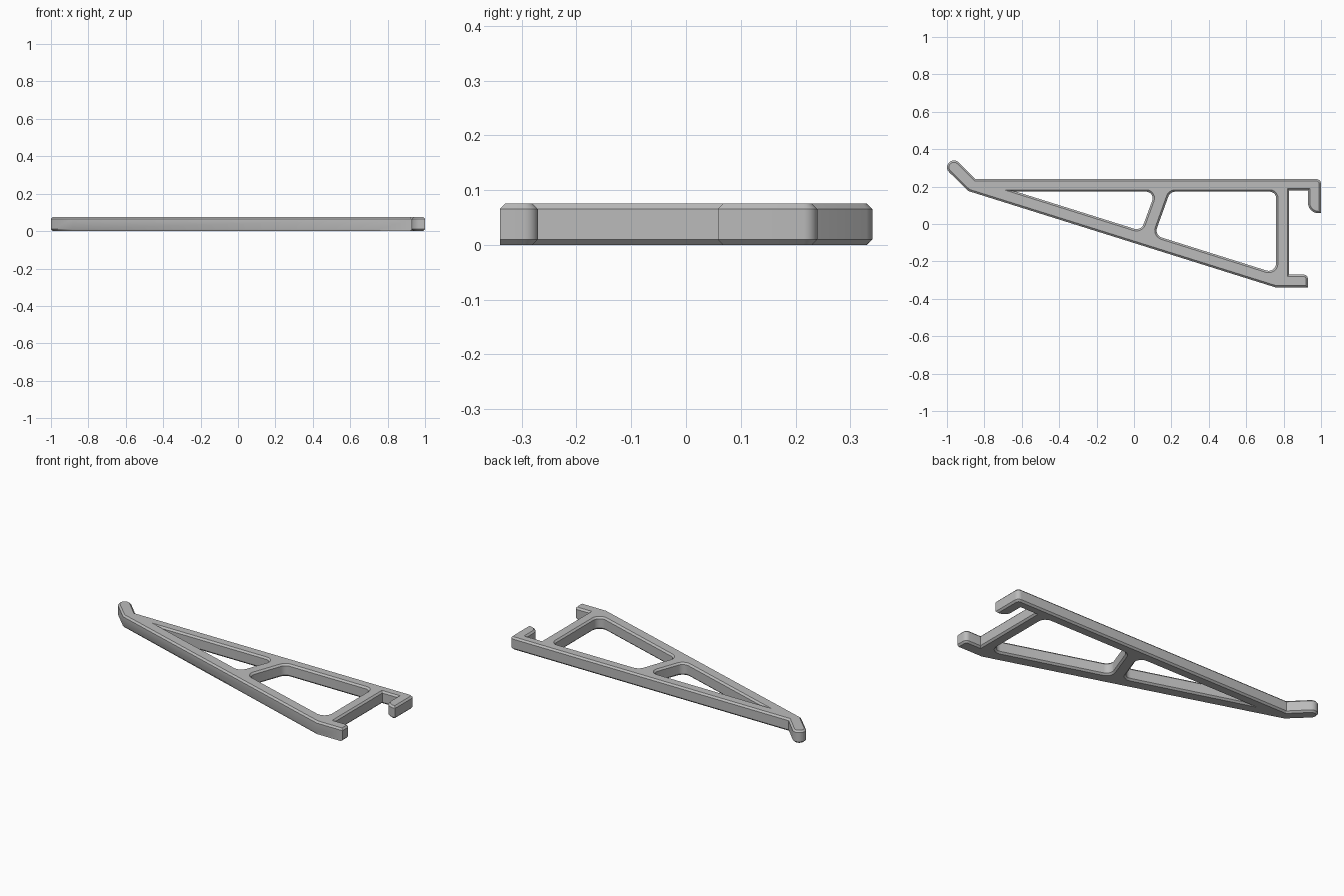
import bpy, bmesh, math
from mathutils import Vector

if "Cube" in bpy.data.objects:
    bpy.data.objects.remove(bpy.data.objects["Cube"], do_unlink=True)

THICK = 0.075
CHAMFER = 0.01


def fillet(corners, steps=6):
    """Polygon from (x, y, radius) corners, each rounded by its radius."""
    pts = []
    for i, (x, y, r) in enumerate(corners):
        p = Vector((x, y))
        if r == 0:
            pts.append(p)
            continue
        a = (Vector(corners[i - 1][:2]) - p).normalized()
        b = (Vector(corners[(i + 1) % len(corners)][:2]) - p).normalized()
        half = a.angle(b) / 2
        centre = p + (a + b).normalized() * (r / math.sin(half))
        start = p + a * (r / math.tan(half)) - centre
        end = p + b * (r / math.tan(half)) - centre
        sweep = math.pi - 2 * half
        for k in range(steps + 1):
            t = k / steps
            pts.append(centre + (start * math.sin((1 - t) * sweep)
                                 + end * math.sin(t * sweep)) / math.sin(sweep))
    return pts


def inset(pts, d):
    """Mitred offset of a closed loop towards its left side."""
    out = []
    for i, p in enumerate(pts):
        u = (p - pts[i - 1]).normalized()
        v = (pts[(i + 1) % len(pts)] - p).normalized()
        n, m = Vector((-u.y, u.x)), Vector((-v.y, v.x))
        out.append(p + (n + m) * (d / (1 + n.dot(m))))
    return out


# Outline, anticlockwise: foot, post, hook, top beam, bent tip, sloping strut
outline = fillet([
    (0.76, -0.34, 0), (0.93, -0.34, 0), (0.93, -0.27, 0.025), (0.83, -0.27, 0),
    (0.83, 0.18, 0), (0.93, 0.18, 0), (0.93, 0.058, 0.055), (1.0, 0.058, 0),
    (1.0, 0.24, 0.025), (-0.848, 0.24, 0), (-0.963, 0.355, 0.036),
    (-1.015, 0.303, 0.036), (-0.885, 0.176, 0)])

# Openings, clockwise so that the material stays on the left
openings = [
    fillet([(-0.63, 0.173, 0), (0.115, 0.173, 0.035), (0.038, -0.037, 0.04)]),
    fillet([(0.193, 0.173, 0.04), (0.76, 0.173, 0.035),
            (0.76, -0.265, 0.04), (0.109, -0.06, 0.04)]),
]

bm = bmesh.new()
bottom_rim, top_rim = [], []


def ring(pts, z):
    verts = [bm.verts.new((p.x, p.y, z)) for p in pts]
    return verts


# Chamfered walls of the outline and the openings
for loop in [outline] + openings:
    small = inset(loop, CHAMFER)
    # The foot keeps a square lower front edge
    base = [Vector((s.x, p.y)) if p.y < -0.33 else s for p, s in zip(loop, small)]
    rings = [ring(base, 0), ring(loop, CHAMFER),
             ring(loop, THICK - CHAMFER), ring(small, THICK)]
    n = len(loop)
    for lo, hi in zip(rings, rings[1:]):
        for i in range(n):
            j = (i + 1) % n
            bm.faces.new((lo[i], lo[j], hi[j], hi[i]))
    for rim, verts in ((bottom_rim, rings[0]), (top_rim, rings[-1])):
        rim += [bm.edges.get((verts[i - 1], verts[i])) for i in range(n)]

# Flat lower and upper sides
for rim in (bottom_rim, top_rim):
    bmesh.ops.triangle_fill(bm, edges=rim, use_beauty=True)
bmesh.ops.recalc_face_normals(bm, faces=bm.faces)

mesh = bpy.data.meshes.new("bracket_frame")
bm.to_mesh(mesh)
bm.free()
frame = bpy.data.objects.new("bracket_frame", mesh)
bpy.context.collection.objects.link(frame)

# Plain grey plastic
grey = bpy.data.materials.new("grey_plastic")
grey.use_nodes = True
colour = (0.5, 0.5, 0.5, 1)
grey.diffuse_color = colour
grey.node_tree.nodes["Principled BSDF"].inputs["Base Color"].default_value = colour
mesh.materials.append(grey)

bpy.ops.object.select_all(action="DESELECT")
frame.select_set(True)
bpy.context.view_layer.objects.active = frame
bpy.ops.object.shade_smooth_by_angle(angle=math.radians(30))
